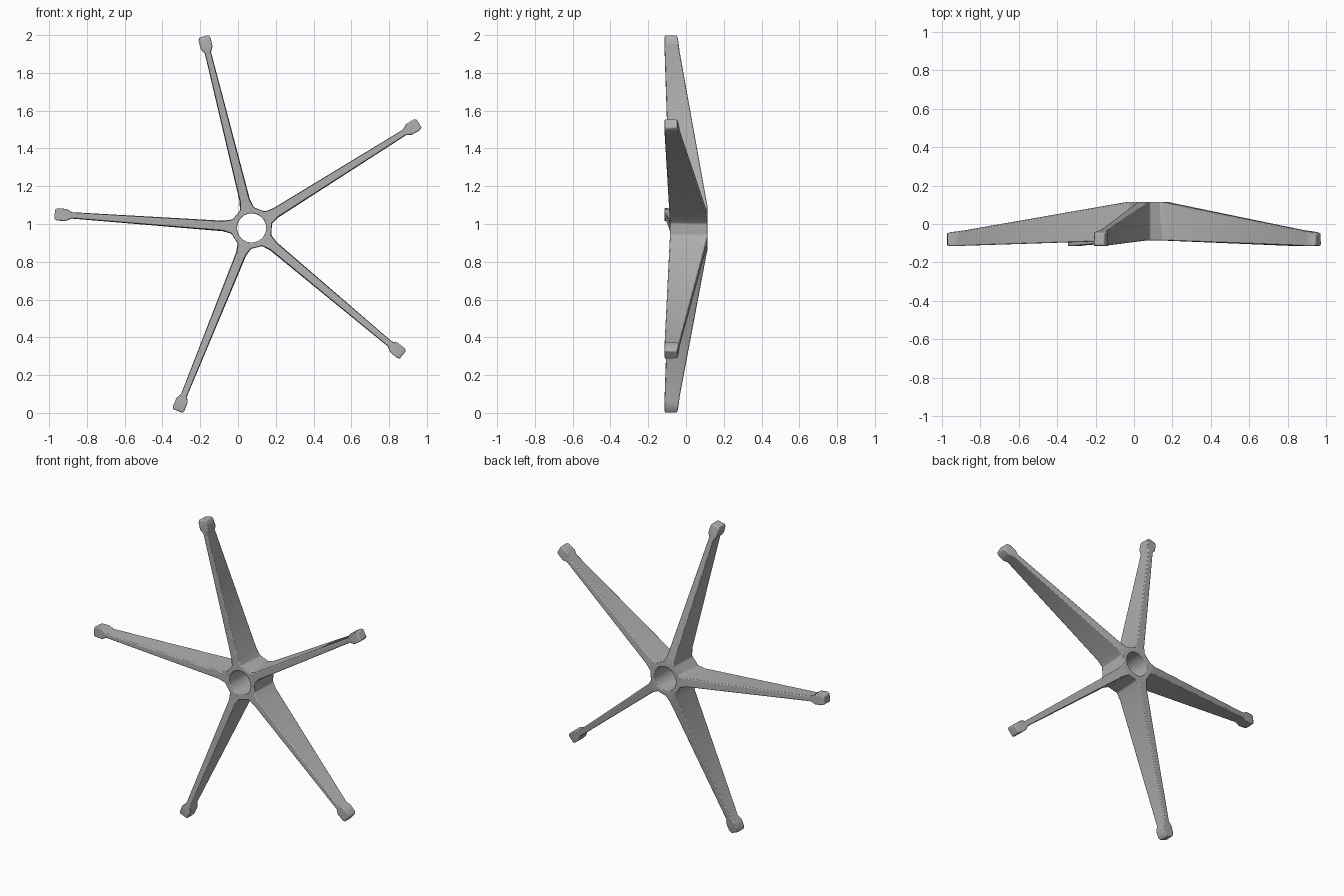
import bpy, bmesh, math
from mathutils import Vector

cube = bpy.data.objects.get("Cube")
if cube:
    bpy.data.objects.remove(cube, do_unlink=True)

CX, CZ = 0.072, 0.979          # hub centre
FRONT, BACK = -0.085, 0.115    # hub depth
HOLE = 0.077
ARMS = [math.radians(32 + 72 * i) for i in range(5)]

metal = bpy.data.materials.new("Satin grey metal")
metal.use_nodes = True
colour = (0.43, 0.43, 0.43, 1)
metal.diffuse_color = colour
metal.node_tree.nodes["Principled BSDF"].inputs["Base Color"].default_value = colour

# Arm stations: distance, front half width, back half width, front y, back y
STATIONS = [
    (0.104, 0.036, 0.038, FRONT, BACK),
    (0.150, 0.024, 0.028, -0.087, 0.107),
    (0.955, 0.015, 0.017, -0.113, -0.033),
    (0.983, 0.032, 0.032, -0.115, -0.037),
    (1.028, 0.033, 0.032, -0.115, -0.043),
    (1.045, 0.027, 0.025, -0.111, -0.049),
]

bm = bmesh.new()


def point(angle, along, side, y):
    """Vertex placed along an arm direction, offset sideways."""
    c, s = math.cos(angle), math.sin(angle)
    return bm.verts.new((CX + along * c - side * s, y, CZ + along * s + side * c))


# Arms with foot pads, lofted from four-sided sections
roots = []
for angle in ARMS:
    rings = [(point(angle, r, -wf, yf), point(angle, r, wf, yf),
              point(angle, r, wb, yb), point(angle, r, -wb, yb))
             for r, wf, wb, yf, yb in STATIONS]
    for a, b in zip(rings, rings[1:]):
        for i in range(4):
            j = (i + 1) % 4
            bm.faces.new((a[i], a[j], b[j], b[i]))
    bm.faces.new(rings[-1])
    roots.append(rings[0])

# Hub: round bore with front and back faces meeting the arm roots
STEPS = 4
mouth = math.atan2(STATIONS[0][1], STATIONS[0][0])
bore = {}
for y in (FRONT, BACK):
    circle = []
    for angle in ARMS:
        for start, span in ((-mouth, 2 * mouth), (mouth, math.radians(72) - 2 * mouth)):
            for k in range(STEPS):
                circle.append(point(angle + start + span * k / STEPS, HOLE, 0, y))
    bore[y] = circle
    outer = []
    for root in roots:
        outer += [root[0], root[1]] if y == FRONT else [root[3], root[2]]
    for i in range(10):
        arc = [circle[(i * STEPS + k) % len(circle)] for k in range(STEPS + 1)]
        bm.faces.new([outer[i], outer[(i + 1) % 10]] + arc[::-1])

n = len(bore[FRONT])
for i in range(n):
    j = (i + 1) % n
    bm.faces.new((bore[FRONT][i], bore[FRONT][j], bore[BACK][j], bore[BACK][i]))

# Short hub walls between neighbouring arms
for a, b in zip(roots, roots[1:] + roots[:1]):
    bm.faces.new((a[1], b[0], b[3], a[2]))

bmesh.ops.recalc_face_normals(bm, faces=bm.faces)
mesh = bpy.data.meshes.new("five_arm_base")
bm.to_mesh(mesh)
bm.free()
mesh.materials.append(metal)
base = bpy.data.objects.new("five_arm_base", mesh)
bpy.context.collection.objects.link(base)

# Softened edges
bevel = base.modifiers.new("soft_edges", 'BEVEL')
bevel.width = 0.005
bevel.segments = 2
bevel.limit_method = 'ANGLE'
bevel.angle_limit = math.radians(40)

bpy.ops.object.select_all(action='DESELECT')
base.select_set(True)
bpy.context.view_layer.objects.active = base
bpy.ops.object.shade_smooth_by_angle(angle=math.radians(35))
